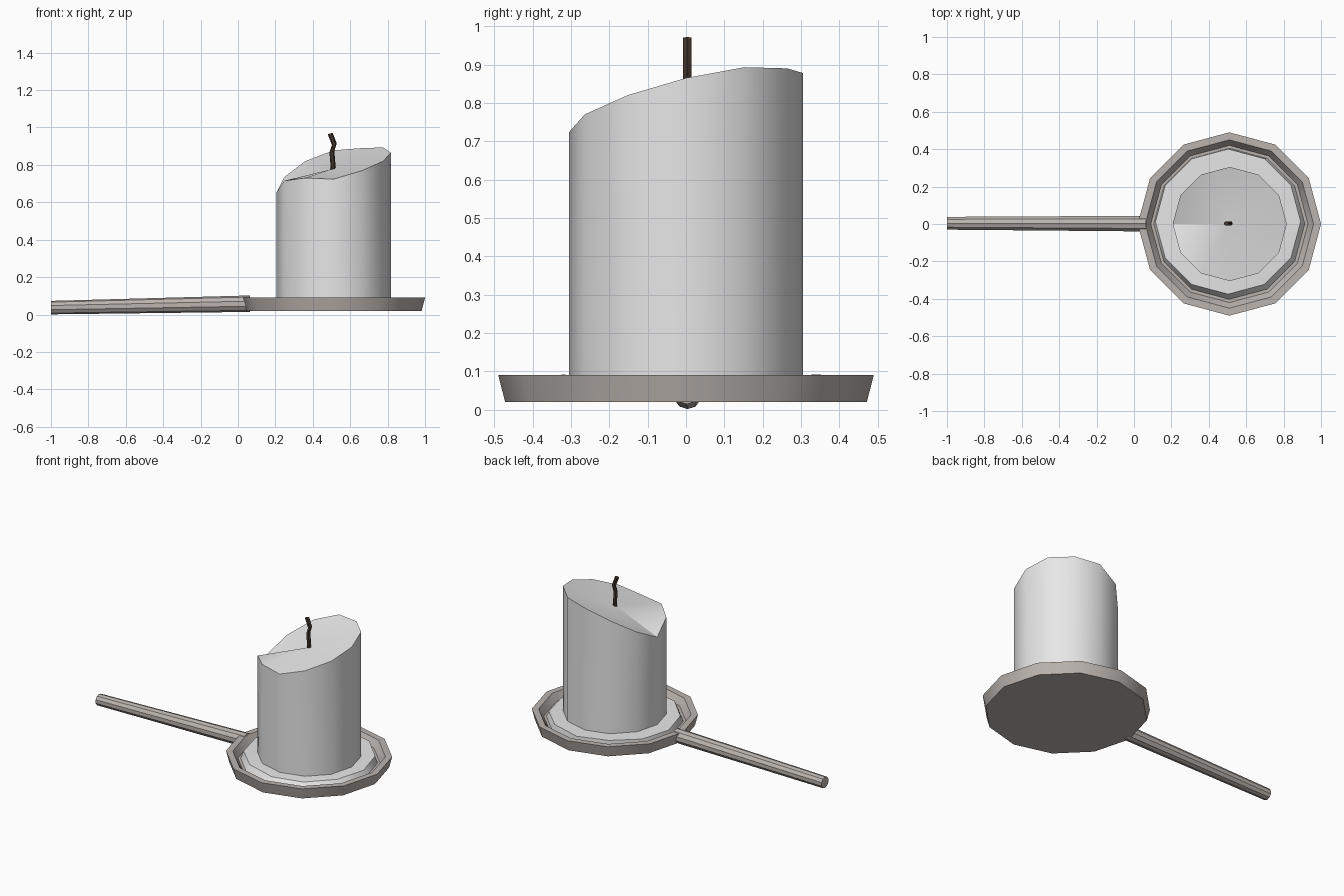
import bpy, bmesh, math
from mathutils import Vector

if "Cube" in bpy.data.objects:
    bpy.data.objects.remove(bpy.data.objects["Cube"])

CX, N = 0.51, 12


def material(name, rgb):
    m = bpy.data.materials.new(name)
    m.diffuse_color = (*rgb, 1)
    m.use_nodes = True
    m.node_tree.nodes["Principled BSDF"].inputs["Base Color"].default_value = m.diffuse_color
    return m


pewter = material("warm grey metal", (0.50, 0.46, 0.43))
wax = material("pale wax", (0.80, 0.80, 0.80))
char = material("charred wick", (0.055, 0.038, 0.027))


def ring(r, z, cx=CX, cy=0.0):
    """Horizontal ring; z is one height or a height per corner."""
    zs = z if isinstance(z, (list, tuple)) else [z] * N
    return [Vector((cx + r * math.cos(2 * math.pi * i / N),
                    cy + r * math.sin(2 * math.pi * i / N), zs[i])) for i in range(N)]


def cross_ring(x, y, z, r, n):
    """Ring standing across the x axis, for the handle."""
    return [Vector((x, y + r * math.sin(2 * math.pi * i / n),
                    z - r * math.cos(2 * math.pi * i / n))) for i in range(n)]


def loft(name, rings, mat, apex=None, angle=35):
    """Skin a list of rings, cap both ends (fan to apex if given)."""
    bm = bmesh.new()
    loops = [[bm.verts.new(p) for p in r] for r in rings]
    n = len(loops[0])
    for a, b in zip(loops, loops[1:]):
        for i in range(n):
            j = (i + 1) % n
            bm.faces.new((a[i], a[j], b[j], b[i]))
    bm.faces.new(loops[0][::-1])
    if apex:
        tip = bm.verts.new(apex)
        for i in range(n):
            bm.faces.new((loops[-1][i], loops[-1][(i + 1) % n], tip))
    else:
        bm.faces.new(loops[-1])
    bmesh.ops.recalc_face_normals(bm, faces=bm.faces)
    me = bpy.data.meshes.new(name)
    bm.to_mesh(me)
    bm.free()
    me.materials.append(mat)
    ob = bpy.data.objects.new(name, me)
    bpy.context.collection.objects.link(ob)
    bpy.ops.object.select_all(action='DESELECT')
    ob.select_set(True)
    bpy.context.view_layer.objects.active = ob
    bpy.ops.object.shade_smooth_by_angle(angle=math.radians(angle))
    return ob


# Shallow twelve-sided dish with a sloped inner wall
loft("dish", [ring(0.472, 0.02), ring(0.49, 0.09), ring(0.45, 0.09),
              ring(0.42, 0.045)], pewter)

# Tapered handle running out to the left, dipping towards its end
loft("handle", [cross_ring(-1.0, 0.004, 0.037, 0.036, 10),
                cross_ring(0.065, 0.002, 0.058, 0.044, 10)], pewter)

# Candle with a slanted, melted top that spills over on the left
top = [0.865, 0.893, 0.89, 0.878, 0.82, 0.735, 0.655, 0.715, 0.73, 0.724, 0.77, 0.82]
loft("candle", [ring(0.305, 0.05, 0.512), ring(0.305, top, 0.512)], wax,
     apex=(0.505, 0, 0.778))

# Pool of spilled wax lying in the dish
edge = [0.080, 0.084, 0.091, 0.086, 0.091, 0.084, 0.082, 0.086, 0.091, 0.083, 0.080, 0.082]
loft("wax_pool", [ring(0.405, 0.042), ring(0.388, edge, 0.503, 0.013),
                  ring(0.29, 0.088, 0.512)], wax)

# Bent wick
path = [(0.508, 0.76), (0.508, 0.80), (0.502, 0.87), (0.515, 0.91), (0.493, 0.968)]
wick = []
for x, z in path:
    wick.append([Vector((x + 0.013 * math.cos(math.pi * i / 3),
                         0.003 + 0.013 * math.sin(math.pi * i / 3),
                         z + 0.004 * math.cos(math.pi * i / 3))) for i in range(6)])
loft("wick", wick, char)
